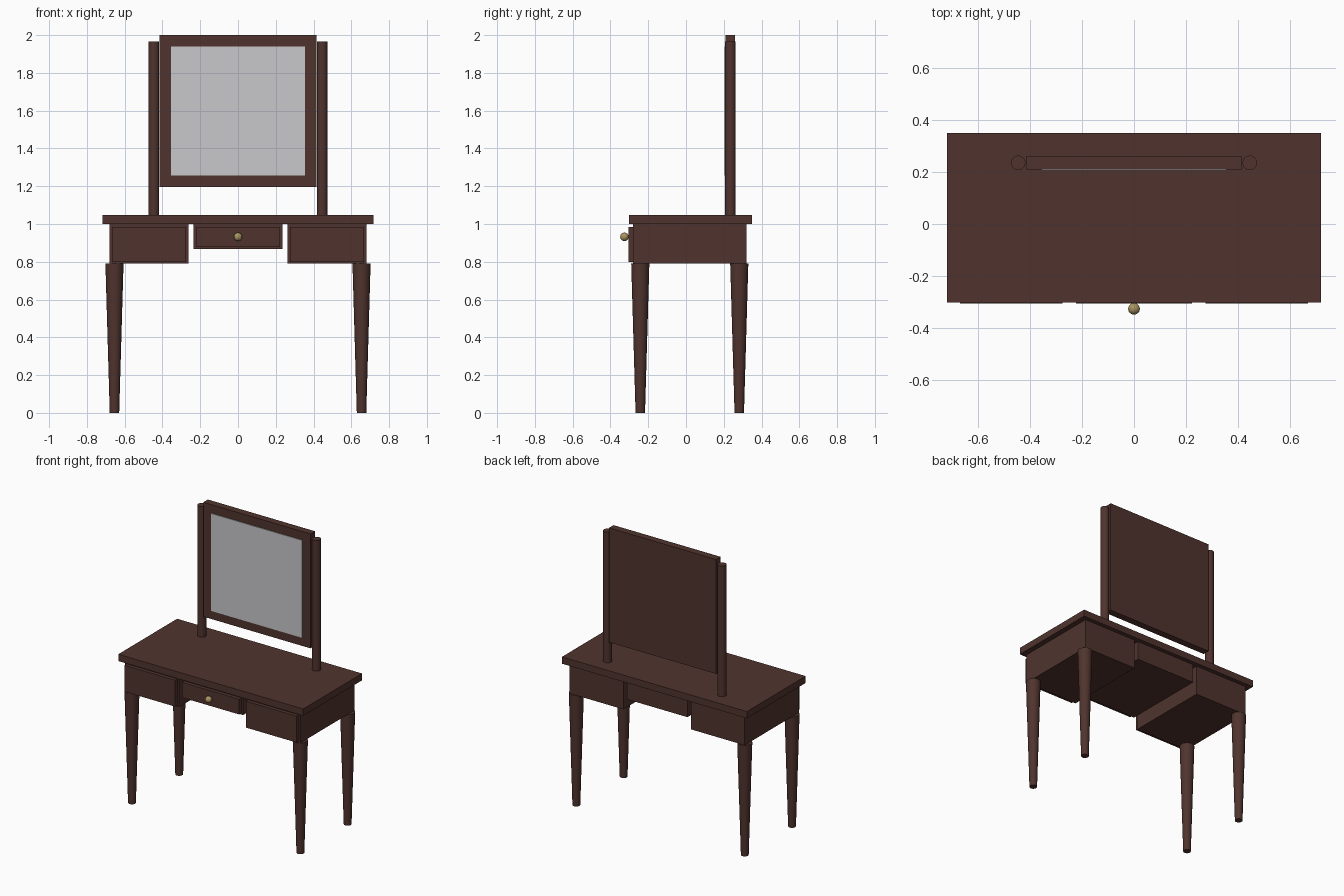
import bpy
import math

if "Cube" in bpy.data.objects:
    bpy.data.objects.remove(bpy.data.objects["Cube"])


def material(name, rgb):
    m = bpy.data.materials.new(name)
    m.diffuse_color = (*rgb, 1)
    m.use_nodes = True
    m.node_tree.nodes["Principled BSDF"].inputs["Base Color"].default_value = m.diffuse_color
    return m


WOOD = material("dark_wood", (0.080, 0.034, 0.027))
GLASS = material("mirror_grey", (0.58, 0.58, 0.60))
BRASS = material("brass", (0.40, 0.30, 0.12))


def finish(name, mat):
    ob = bpy.context.object
    ob.name = name
    ob.data.materials.append(mat)
    return ob


def box(name, x, y, z, mat=WOOD):
    """Box from (min, max) ranges on each axis."""
    bpy.ops.mesh.primitive_cube_add(size=1, location=[sum(r) / 2 for r in (x, y, z)])
    bpy.context.object.scale = [r[1] - r[0] for r in (x, y, z)]
    bpy.ops.object.transform_apply(location=False, rotation=False, scale=True)
    return finish(name, mat)


def rod(name, x, y, z, r_low, r_high):
    """Upright, optionally tapered round rod."""
    bpy.ops.mesh.primitive_cone_add(vertices=32, radius1=r_low, radius2=r_high,
                                    depth=z[1] - z[0], location=(x, y, sum(z) / 2))
    bpy.ops.object.shade_smooth_by_angle(angle=math.radians(35))
    return finish(name, WOOD)


# Table top
box("table_top", (-0.718, 0.718), (-0.302, 0.35), (1.0, 1.048))

# Centre drawer, with open slits between it and the side cabinets
box("centre_drawer_box", (-0.235, 0.235), (-0.28, 0.32), (0.868, 1.0))
box("centre_drawer_front", (-0.223, 0.223), (-0.305, -0.28), (0.878, 0.985))

# Side cabinets, legs and mirror posts on both sides
for side, label in ((-1, "left"), (1, "right")):
    def span(a, b):
        return tuple(sorted((side * a, side * b)))
    box(label + "_cabinet", span(0.263, 0.68), (-0.28, 0.32), (0.79, 1.0))
    box(label + "_drawer_front", span(0.275, 0.668), (-0.305, -0.28), (0.80, 0.985))
    rod(label + "_front_leg", side * 0.654, -0.242, (0, 0.79), 0.025, 0.048)
    rod(label + "_back_leg", side * 0.654, 0.282, (0, 0.79), 0.025, 0.048)
    rod(label + "_mirror_post", side * 0.445, 0.235, (1.048, 1.965), 0.028, 0.028)

# Mirror board with the glass standing just proud of it
box("mirror_frame", (-0.416, 0.416), (0.21, 0.26), (1.197, 2.0))
box("mirror_glass", (-0.355, 0.355), (0.205, 0.21), (1.256, 1.94), GLASS)

# Drawer knob
bpy.ops.mesh.primitive_uv_sphere_add(segments=24, ring_count=12, radius=0.0225,
                                     location=(0, -0.326, 0.932))
bpy.ops.object.shade_smooth()
finish("drawer_knob", BRASS)
